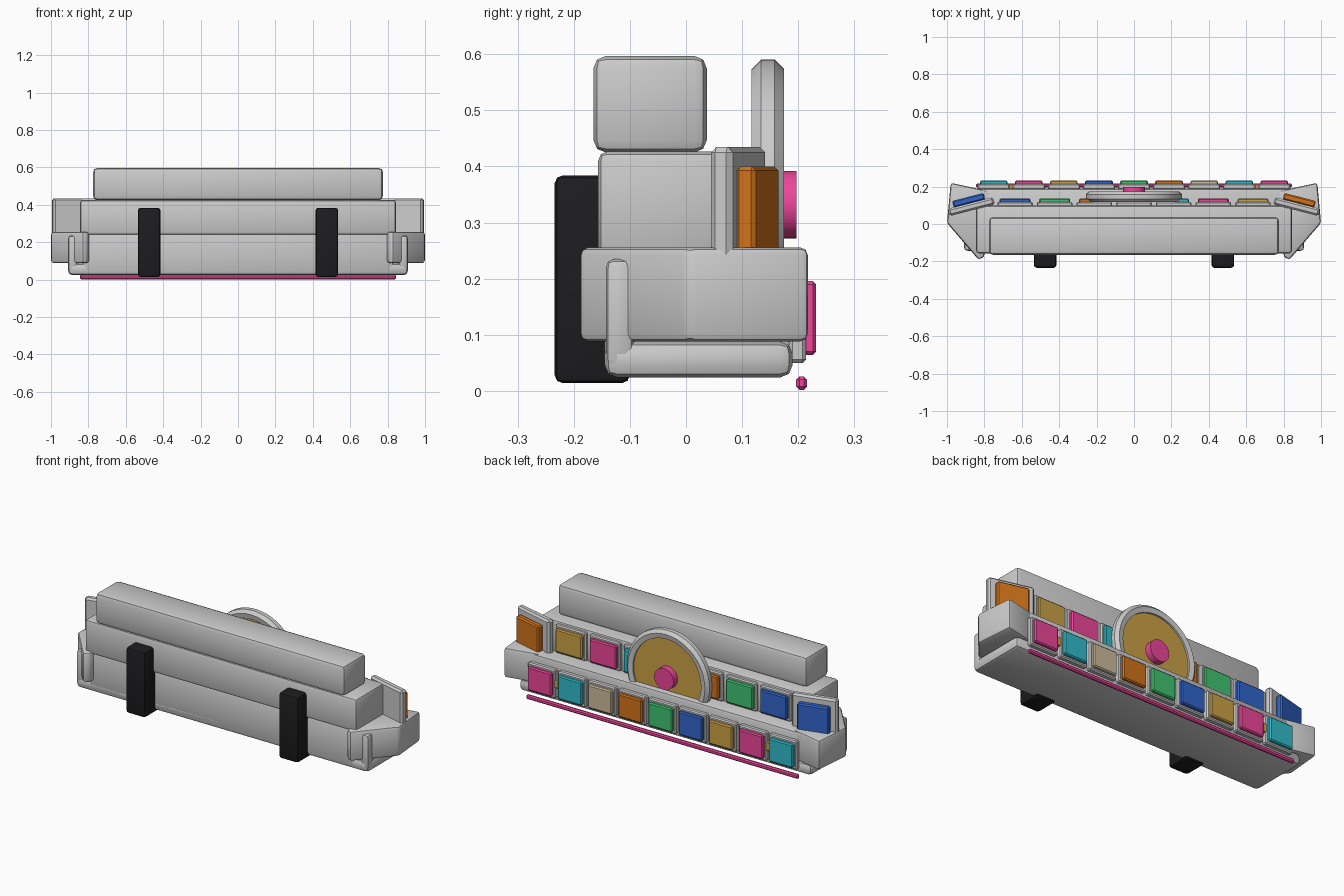
import bpy, bmesh, math
from mathutils import Matrix

if "Cube" in bpy.data.objects:
    bpy.data.objects.remove(bpy.data.objects["Cube"])

COLOURS = {
    "magenta": (0.85, 0.06, 0.32, 1), "cyan": (0.03, 0.5, 0.6, 1), "tan": (0.6, 0.5, 0.33, 1),
    "orange": (0.65, 0.17, 0.01, 1), "green": (0.05, 0.55, 0.16, 1), "blue": (0.03, 0.13, 0.6, 1),
    "gold": (0.6, 0.36, 0.06, 1), "black": (0.012, 0.012, 0.014, 1),
}
mats = {}


def finish(name, bm, colour=None):
    bmesh.ops.recalc_face_normals(bm, faces=bm.faces)
    me = bpy.data.meshes.new(name)
    bm.to_mesh(me)
    bm.free()
    ob = bpy.data.objects.new(name, me)
    bpy.context.collection.objects.link(ob)
    if colour:
        if colour not in mats:
            mats[colour] = bpy.data.materials.new(colour)
            mats[colour].diffuse_color = COLOURS[colour]
        me.materials.append(mats[colour])
    bpy.context.view_layer.objects.active = ob
    ob.select_set(True)
    bpy.ops.object.shade_smooth_by_angle(angle=math.radians(30))
    ob.select_set(False)
    return ob


def bevel(bm, width, segments):
    if width:
        bmesh.ops.bevel(bm, geom=bm.edges[:], offset=width, segments=segments,
                        profile=0.5, affect='EDGES', clamp_overlap=True)


def box(name, x, y, z, width=0.0, segments=2, colour=None, turn=0.0):
    """Bevelled box from (min, max) ranges, optionally turned about its own z axis."""
    bm = bmesh.new()
    bmesh.ops.create_cube(bm, size=1)
    bmesh.ops.scale(bm, verts=bm.verts, vec=(x[1] - x[0], y[1] - y[0], z[1] - z[0]))
    bevel(bm, width, segments)
    bmesh.ops.rotate(bm, verts=bm.verts, matrix=Matrix.Rotation(turn, 3, 'Z'))
    bmesh.ops.translate(bm, verts=bm.verts, vec=(sum(x) / 2, sum(y) / 2, sum(z) / 2))
    return finish(name, bm, colour)


def prism(name, points, z, side, width):
    """Bevelled upright prism over a plan outline, mirrored by side."""
    bm = bmesh.new()
    face = bm.faces.new([bm.verts.new((side * px, py, z[0])) for px, py in points])
    top = bmesh.ops.extrude_face_region(bm, geom=[face])["geom"]
    bmesh.ops.translate(bm, verts=[v for v in top if isinstance(v, bmesh.types.BMVert)],
                        vec=(0, 0, z[1] - z[0]))
    bmesh.ops.recalc_face_normals(bm, faces=bm.faces)
    bevel(bm, width, 2)
    return finish(name, bm)


def lathe(name, profile, centre, colour=None, steps=48):
    """Closed (radius, y) profile spun about the y axis."""
    bm = bmesh.new()
    rings = []
    for i in range(steps):
        a = 2 * math.pi * i / steps
        rings.append([bm.verts.new((r * math.cos(a), y, centre + r * math.sin(a))) for r, y in profile])
    n = len(profile)
    for i in range(steps):
        a, b = rings[i], rings[(i + 1) % steps]
        for j in range(n):
            k = (j + 1) % n
            bm.faces.new((a[j], a[k], b[k], b[j]))
    return finish(name, bm, colour)


def disc(name, radius, y0, y1, centre, colour):
    bm = bmesh.new()
    bmesh.ops.create_cone(bm, cap_ends=True, segments=48, radius1=radius, radius2=radius, depth=y1 - y0)
    bmesh.ops.rotate(bm, verts=bm.verts, matrix=Matrix.Rotation(math.pi / 2, 3, 'X'))
    bmesh.ops.translate(bm, verts=bm.verts, vec=(0, (y0 + y1) / 2, centre))
    return finish(name, bm, colour)


# Stacked main body
box("top_bar", (-0.775, 0.775), (-0.165, 0.037), (0.425, 0.597), 0.022)
box("middle_tier", (-0.845, 0.845), (-0.157, 0.10), (0.24, 0.427), 0.018)
box("lower_tier", (-0.83, 0.83), (-0.145, 0.19), (0.03, 0.253), 0.018)
box("base_slab", (-0.908, 0.908), (-0.145, 0.19), (0.024, 0.088), 0.022)

# Side pods, posts and angled end panels
pod = [(0.80, -0.175), (0.83, -0.192), (1.0, 0.005), (0.98, 0.22), (0.77, 0.175)]
for side, label, colour in ((-1, "left", "blue"), (1, "right", "orange")):
    prism(label + "_pod", pod, (0.088, 0.256), side, 0.014)
    box(label + "_corner_post", sorted((side * 0.86, side * 0.908)), (-0.143, -0.093), (0.04, 0.235), 0.015)
    turn = -side * math.radians(14.5)
    cx = side * 0.87
    box(label + "_end_panel", (cx - 0.125, cx + 0.125), (0.073, 0.113), (0.1, 0.435), 0.01, 1, None, turn)
    tx = side * 0.884
    box(label + "_end_tile", (tx - 0.087, tx + 0.087), (0.109, 0.145), (0.245, 0.40), 0.007, 1, colour, turn)
    box(label + "_gold_clip", (side * 0.657 - 0.022, side * 0.657 + 0.022), (0.185, 0.212), (0.11, 0.16),
        0.004, 1, "gold")
    # Black straps on the front
    box(label + "_strap", (side * 0.475 - 0.06, side * 0.475 + 0.06), (-0.234, -0.1), (0.014, 0.384),
        0.014, 2, "black")


def tile_row(label, colours, spacing, half, y, z):
    """Coloured tiles, each on a grey backing plate."""
    first = -spacing * (len(colours) - 1) / 2
    for i, colour in enumerate(colours):
        x = first + i * spacing
        box(f"{label}_plate_{i}", (x - half - 0.012, x + half + 0.012), (y - 0.03, y), (z[0] - 0.014, z[1] + 0.014),
            0.006, 1)
        box(f"{label}_tile_{i}", (x - half, x + half), (y - 0.01, y + 0.018), z, 0.006, 1, colour)


tile_row("upper", ["blue", "green", "orange", "tan", "cyan", "magenta", "gold"],
         0.212, 0.083, 0.118, (0.27, 0.40))
tile_row("lower", ["cyan", "magenta", "gold", "blue", "green", "orange", "tan", "cyan", "magenta"],
         0.1875, 0.074, 0.214, (0.064, 0.196))

# Thin strip under the lower row
box("bottom_strip", (-0.845, 0.845), (0.196, 0.216), (0.002, 0.026), 0.006, 1, "magenta")

# Round dial with rim and hub
lathe("dial_rim", [(0.212, 0.122), (0.24, 0.117), (0.257, 0.134), (0.257, 0.158), (0.24, 0.175), (0.212, 0.17)], 0.334)
disc("dial_face", 0.218, 0.128, 0.16, 0.334, "gold")
disc("dial_hub", 0.06, 0.15, 0.197, 0.332, "magenta")

for m in bpy.data.materials:
    if m.users and not m.is_grease_pencil:
        m.use_nodes = True
        m.node_tree.nodes["Principled BSDF"].inputs["Base Color"].default_value = m.diffuse_color
